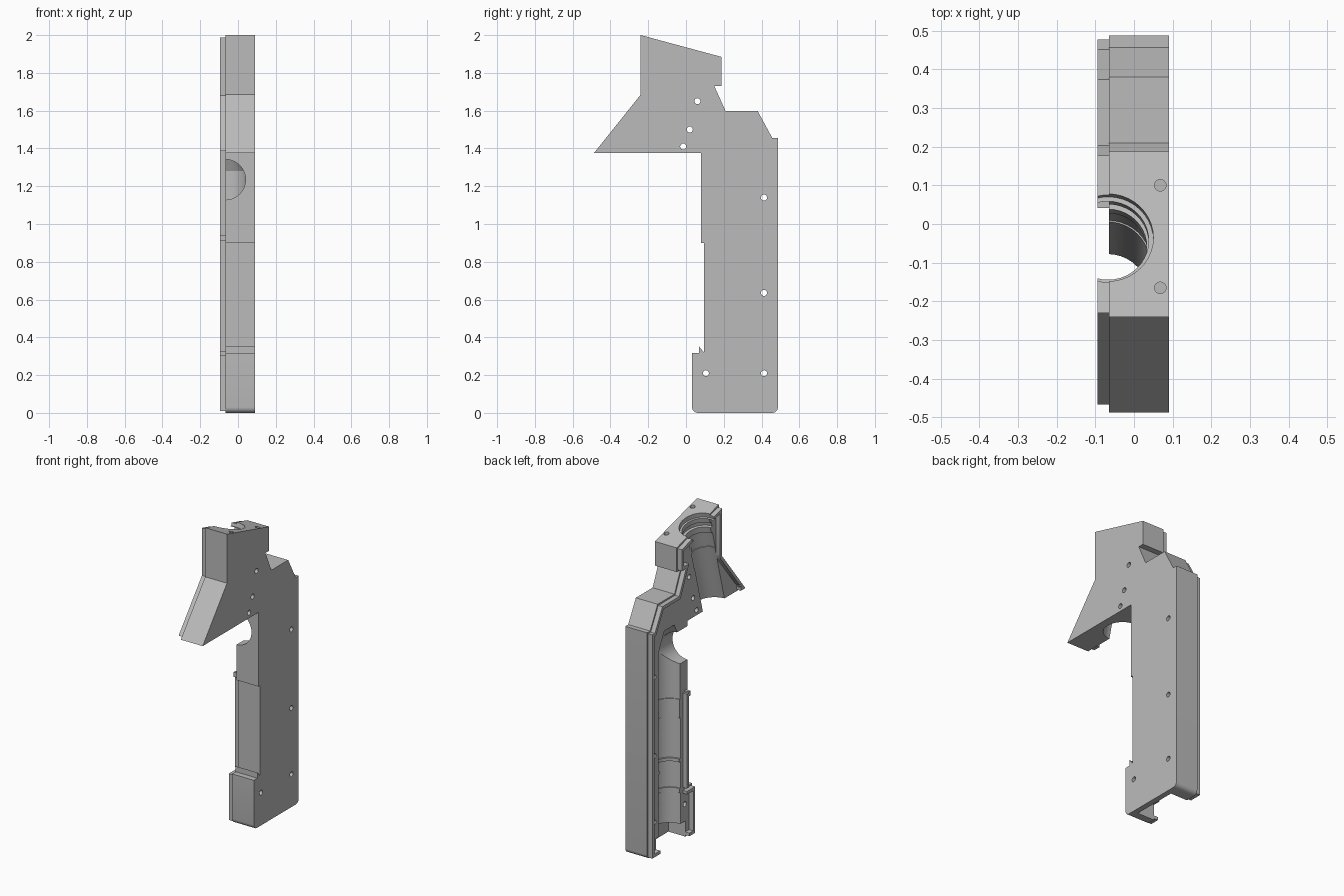
import bpy, bmesh, math
from mathutils import Vector, Matrix

cube = bpy.data.objects.get("Cube")
if cube:
    bpy.data.objects.remove(cube)

mat = bpy.data.materials.new("plain grey")
mat.use_nodes = True
GREY = (0.5, 0.5, 0.5, 1)
mat.diffuse_color = GREY
mat.node_tree.nodes["Principled BSDF"].inputs["Base Color"].default_value = GREY

SPLIT, OUTER, LIP = -0.065, 0.09, -0.095


def make(name, bm):
    bmesh.ops.recalc_face_normals(bm, faces=bm.faces)
    me = bpy.data.meshes.new(name)
    bm.to_mesh(me)
    bm.free()
    me.materials.append(mat)
    ob = bpy.data.objects.new(name, me)
    bpy.context.collection.objects.link(ob)
    return ob


def prism(name, pts, x0, x1, round_bottom=False):
    """Extrude a side profile of (y, z) points along x."""
    bm = bmesh.new()
    face = bm.faces.new([bm.verts.new((x0, y, z)) for y, z in pts])
    ext = bmesh.ops.extrude_face_region(bm, geom=[face])
    bmesh.ops.translate(bm, vec=(x1 - x0, 0, 0),
                        verts=[v for v in ext["geom"] if isinstance(v, bmesh.types.BMVert)])
    if round_bottom:
        edges = [e for e in bm.edges if all(v.co.z < 0.001 for v in e.verts)
                 and abs(e.verts[0].co.x - e.verts[1].co.x) > 0.05]
        bmesh.ops.bevel(bm, geom=edges, offset=0.03, segments=5, profile=0.5, affect='EDGES')
    return make(name, bm)


def box(name, x, y, z):
    return prism(name, [(y[0], z[0]), (y[1], z[0]), (y[1], z[1]), (y[0], z[1])], *x)


def lathe(name, profile, origin, axis, steps=40):
    """Revolve (distance, radius) points about an axis."""
    bm = bmesh.new()
    pts = [(profile[0][0], 0)] + profile + [(profile[-1][0], 0)]
    vs = [bm.verts.new((r, 0, d)) for d, r in pts]
    es = [bm.edges.new(p) for p in zip(vs, vs[1:])]
    bmesh.ops.spin(bm, geom=vs + es, cent=(0, 0, 0), axis=(0, 0, 1),
                   angle=math.tau, steps=steps)
    bmesh.ops.remove_doubles(bm, verts=bm.verts, dist=1e-5)
    rot = Vector((0, 0, 1)).rotation_difference(Vector(axis)).to_matrix().to_4x4()
    bmesh.ops.transform(bm, matrix=Matrix.Translation(origin) @ rot, verts=bm.verts)
    return make(name, bm)


def cut(ob, cutters):
    for c in cutters:
        mod = ob.modifiers.new("cut", 'BOOLEAN')
        mod.operation, mod.solver, mod.object = 'DIFFERENCE', 'EXACT', c
        bpy.context.view_layer.objects.active = ob
        bpy.ops.object.modifier_apply(modifier=mod.name)


def inset(pts, d):
    """Move every side of a clockwise profile inward by d."""
    out = []
    for i, p in enumerate(pts):
        p, a, b = Vector(p), Vector(pts[i - 1]), Vector(pts[(i + 1) % len(pts)])
        u, v = (p - a).normalized(), (b - p).normalized()
        n, m = Vector((u.y, -u.x)), Vector((v.y, -v.x))
        out.append(tuple(p + (n + m) * d / (1 + n.dot(m))))
    return out


# Side outline of the grip with its angled head
outline = [(-0.24, 2.0), (0.187, 1.885), (0.187, 1.73), (0.15, 1.73), (0.21, 1.597),
           (0.38, 1.597), (0.457, 1.455), (0.487, 1.455), (0.487, 0), (0.032, 0),
           (0.032, 0.317), (0.095, 0.317), (0.095, 0.9), (0.08, 0.9), (0.08, 1.376),
           (-0.487, 1.376), (-0.24, 1.685)]
body = prism("grip_shell", outline, SPLIT, OUTER, True)

# Raised joint lip along the open side
lip = prism("joint_lip", inset(outline, 0.01), LIP, SPLIT + 0.002)
lip_core = prism("lip_core", inset(outline, 0.03), LIP - 0.05, SPLIT + 0.05)
lip_gap = box("lip_gap", (-0.2, 0.1), (-0.42, 0.2), (0.94, 1.425))
lip_notch = box("lip_notch", (-0.2, 0.1), (0, 0.16), (0.307, 0.325))

# Tilted stepped bore through the head
tilt = math.radians(15)
down = (0, -math.sin(tilt), -math.cos(tilt))
bore = lathe("head_bore", [(-0.1, 0.117), (0.03, 0.117), (0.03, 0.105), (0.06, 0.105),
                           (0.06, 0.117), (0.09, 0.117), (0.09, 0.1), (0.13, 0.1),
                           (0.13, 0.11), (0.24, 0.11), (0.24, 0.106), (0.85, 0.106)],
             (-0.067, -0.035, 1.945), down)

# Upright stepped pocket in the handle, open at the base
pocket = lathe("handle_pocket", [(0.05, 0.112), (0.3, 0.112), (0.3, 0.105), (0.33, 0.105),
                                 (0.33, 0.112), (0.5, 0.112), (0.5, 0.1), (0.52, 0.1),
                                 (0.52, 0.112), (0.78, 0.112), (0.78, 0.105), (0.9, 0.105),
                                 (0.9, 0.11), (1.28, 0.11), (1.4, 0.05)],
               (-0.067, 0.262, 0), (0, 0, 1))
base_opening = box("base_opening", (-0.2, 0.055), (0.1, 0.395), (-0.1, 0.1))

# Round passage through the front of the handle
passage = lathe("front_passage", [(0, 0.107), (0.27, 0.107)],
                (-0.067, 0.0, 1.235), (0, 1, 0))

# Screw holes through the side and down into the head
side_holes = [lathe("side_hole", [(-0.2, 0.016), (0.2, 0.016)], (0, y, z), (1, 0, 0), 16)
              for y, z in [(0.06, 1.65), (0.02, 1.5), (-0.015, 1.41), (0.413, 1.14),
                           (0.413, 0.635), (0.413, 0.21), (0.105, 0.21)]]
top_holes = [lathe("top_hole", [(0, 0.015), (0.3, 0.015)], (0.068, y, 1.8), (0, 0, 1), 16)
             for y in (0.1, -0.165)]

cut(body, [bore, pocket, base_opening, passage] + side_holes + top_holes)
cut(lip, [lip_core, lip_gap, lip_notch, bore, base_opening])

# Small catch above the foot of the handle
catch = prism("catch_tooth", [(0.068, 0.31), (0.068, 0.353), (0.094, 0.322), (0.1, 0.31)],
              SPLIT, OUTER)

for c in [lip_core, lip_gap, lip_notch, bore, pocket, base_opening, passage] + side_holes + top_holes:
    bpy.data.objects.remove(c)

for ob in (body, lip, catch):
    bpy.ops.object.select_all(action='DESELECT')
    ob.select_set(True)
    bpy.context.view_layer.objects.active = ob
    bpy.ops.object.shade_smooth_by_angle(angle=math.radians(25))
